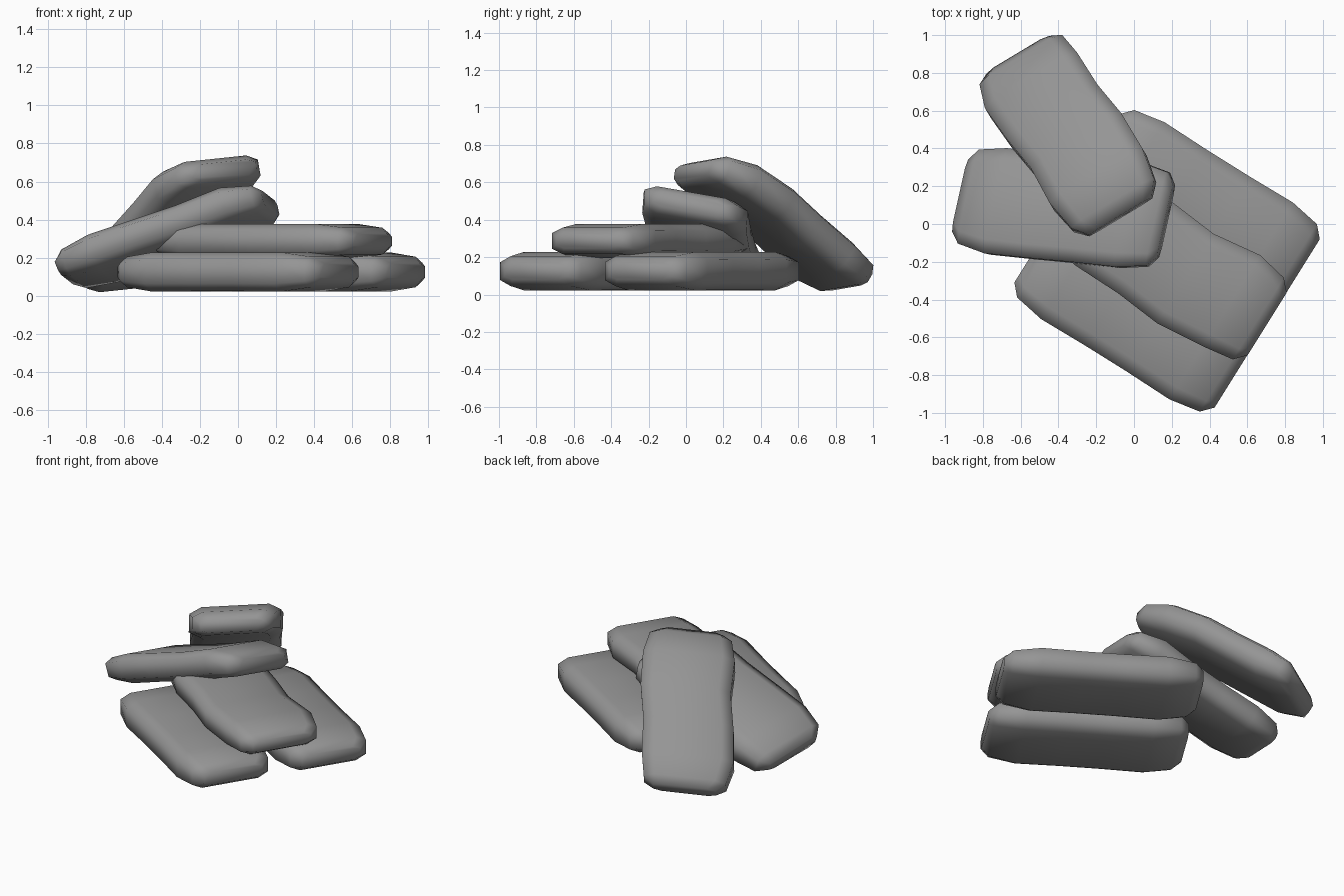
import bpy, bmesh, math
from mathutils import Vector

if "Cube" in bpy.data.objects:
    bpy.data.objects.remove(bpy.data.objects["Cube"])

grey = bpy.data.materials.new("sack_grey")
grey.diffuse_color = (0.3, 0.3, 0.3, 1)
grey.use_nodes = True
grey.node_tree.nodes["Principled BSDF"].inputs["Base Color"].default_value = grey.diffuse_color

# lengthwise stations of a sack: half width, half height
WIDTHS = [0.195, 0.255, 0.285, 0.28, 0.28, 0.285, 0.255, 0.195]
HEIGHTS = [0.045, 0.08, 0.103, 0.101, 0.101, 0.103, 0.08, 0.045]
# chamfered cross-section
SECTION = [(1, -.6), (1, .6), (.74, 1), (-.74, 1), (-1, .6), (-1, -.6), (-.74, -1), (.74, -1)]
FLAT = [(s, 0) for s in (-.625, -.57, -.4, -.13, .13, .4, .57, .625)]


def sack(name, center, degrees, spine=FLAT, shift=(0,) * 8, roll=0.0, thick=1.0):
    """Loft the section along a spine of (distance, height) points."""
    a = math.radians(degrees)
    u = Vector((math.cos(a), math.sin(a), 0))
    v = Vector((-math.sin(a), math.cos(a), roll))
    bm = bmesh.new()
    rings = []
    for i, (s, z) in enumerate(spine):
        s0, z0 = spine[max(i - 1, 0)]
        s1, z1 = spine[min(i + 1, 7)]
        tilt = math.atan2(z1 - z0, s1 - s0)
        n = u * -math.sin(tilt) + Vector((0, 0, math.cos(tilt)))
        base = Vector(center) + u * s + Vector((0, 0, z))
        rings.append([bm.verts.new(base + v * (p * WIDTHS[i] + shift[i])
                                   + n * (q * HEIGHTS[i] * thick)) for p, q in SECTION])
    for r0, r1 in zip(rings, rings[1:]):
        for k in range(8):
            j = (k + 1) % 8
            bm.faces.new((r0[k], r0[j], r1[j], r1[k]))
    bm.faces.new(rings[0])
    bm.faces.new(rings[-1])
    bmesh.ops.recalc_face_normals(bm, faces=bm.faces)
    for f in bm.faces:
        f.smooth = True
    me = bpy.data.meshes.new(name)
    bm.to_mesh(me)
    bm.free()
    me.materials.append(grey)
    ob = bpy.data.objects.new(name, me)
    bpy.context.collection.objects.link(ob)


# two sacks side by side on the ground, one across them
sack("front_ground_sack", (0, -.475, .125), -32)
sack("back_ground_sack", (.35, .085, .125), -32)
sack("middle_sack", (.18, -.19, .287), -32,
     shift=(0, 0, 0, -.01, -.035, -.005, -.01, -.01), thick=.88)

# two sacks slumped over the pile
sack("left_leaning_sack", (-.375, .075, 0), -12.5,
     spine=[(-.54, .115), (-.49, .135), (-.34, .19), (-.12, .27),
            (.12, .355), (.35, .45), (.5, .485), (.545, .495)],
     shift=(-.045, -.04, -.03, -.01, .02, .05, .06, .06), roll=-.17, thick=.92)
sack("top_leaning_sack", (-.35, .455, 0), -59,
     spine=[(-.5, .07), (-.46, .097), (-.33, .183), (-.13, .33),
            (.06, .465), (.27, .585), (.43, .648), (.5, .66)],
     shift=(0, 0, -.01, 0, .03, .025, .025, .024), roll=.09, thick=.92)
